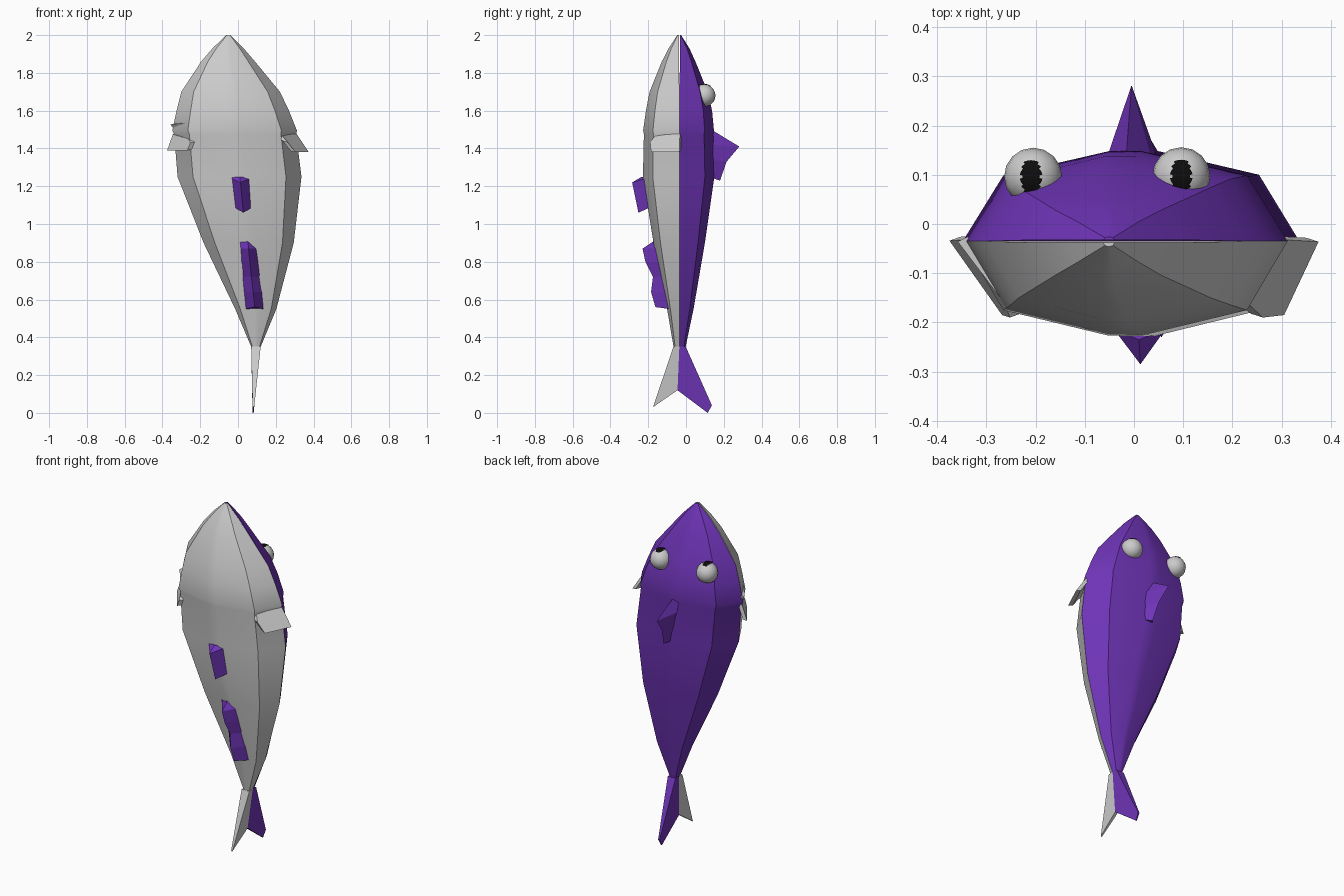
import bpy, bmesh, math
from mathutils import Vector

if "Cube" in bpy.data.objects:
    bpy.data.objects.remove(bpy.data.objects["Cube"])


def material(name, rgb):
    m = bpy.data.materials.new(name)
    m.diffuse_color = (*rgb, 1)
    m.use_nodes = True
    m.node_tree.nodes["Principled BSDF"].inputs["Base Color"].default_value = m.diffuse_color
    return m


PURPLE = material("purple", (0.16, 0.035, 0.48))
BLACK = material("black", (0.004, 0.004, 0.004))


def finish(bm, name, mat=None, smooth=None):
    bmesh.ops.recalc_face_normals(bm, faces=bm.faces)
    me = bpy.data.meshes.new(name)
    bm.to_mesh(me)
    bm.free()
    ob = bpy.data.objects.new(name, me)
    bpy.context.collection.objects.link(ob)
    if mat:
        me.materials.append(mat)
    if smooth:
        bpy.ops.object.select_all(action='DESELECT')
        ob.select_set(True)
        bpy.context.view_layer.objects.active = ob
        bpy.ops.object.shade_smooth_by_angle(angle=math.radians(smooth))
    return ob


def loft(name, rings, mat=None, smooth=None):
    """Closed solid through rings that all have the same point count."""
    bm = bmesh.new()
    vs = [[bm.verts.new(p) for p in r] for r in rings]
    n = len(vs[0])
    for a, b in zip(vs, vs[1:]):
        for i in range(n):
            j = (i + 1) % n
            bm.faces.new((a[i], a[j], b[j], b[i]))
    bm.faces.new(vs[0])
    bm.faces.new(vs[-1])
    return finish(bm, name, mat, smooth)


# Body stations: z, left x, right x, back y, belly y
STATIONS = [
    (2.00, -0.062, -0.040, -0.026, -0.046),
    (1.93, -0.135, 0.030, 0.018, -0.092),
    (1.86, -0.195, 0.090, 0.050, -0.128),
    (1.70, -0.300, 0.222, 0.115, -0.193),
    (1.60, -0.325, 0.270, 0.138, -0.212),
    (1.495, -0.348, 0.312, 0.148, -0.227),
    (1.475, -0.338, 0.308, 0.144, -0.223),
    (1.25, -0.320, 0.336, 0.150, -0.228),
    (0.90, -0.182, 0.295, 0.100, -0.172),
    (0.55, -0.015, 0.203, 0.040, -0.100),
    (0.35, 0.070, 0.120, -0.002, -0.066),
]
ARC = [(-1, 0), (-0.75, 0.73), (-0.1, 1), (0.1, 1), (0.75, 0.73), (1, 0)]


def half_body(name, side, mat):
    rings = []
    for z, xl, xr, yb, yf in STATIONS:
        cx, w = (xl + xr) / 2, (xr - xl) / 2
        # the halves part a little along the mouth
        seam = -0.035 + side * (0.003 if z > 1.75 else 0)
        y = yb if side > 0 else yf
        rings.append([(cx + w * u, seam + (y - seam) * v, z) for u, v in ARC])
    loft(name, rings, mat, 35)


half_body("back_half", 1, PURPLE)
half_body("belly_half", -1, None)


# Tail lobes: flat outlines in (y, z), tapering thinner downwards
def tail_lobe(name, outline, mat):
    def side(s):
        return [(0.08 + 0.015 * z / 0.35 + s * (0.003 + 0.022 * (z / 0.35) ** 1.2), y, z)
                for y, z in outline]
    loft(name, [side(-1), side(1)], mat)


tail_lobe("tail_back_lobe", [(-0.035, 0.352), (-0.002, 0.352), (0.137, 0.04),
                             (0.115, 0.0), (-0.045, 0.12)], PURPLE)
tail_lobe("tail_belly_lobe", [(-0.035, 0.352), (-0.066, 0.352), (-0.175, 0.03),
                              (-0.045, 0.12)], None)


# Wedge fins: rings of (base z, base y, ridge z, ridge y, centre x)
def wedge_fin(name, half, rows):
    loft(name, [[(x - half, by, bz), (x, ry, rz), (x + half, by, bz)]
                for bz, by, rz, ry, x in rows], PURPLE)


wedge_fin("dorsal_fin", 0.045, [
    (1.49, 0.12, 1.49, 0.150, -0.015), (1.42, 0.12, 1.41, 0.282, -0.005),
    (1.34, 0.12, 1.33, 0.215, 0.008), (1.25, 0.12, 1.23, 0.180, 0.020)])
wedge_fin("front_belly_fin", 0.05, [
    (1.25, -0.215, 1.25, -0.235, 0.010), (1.24, -0.215, 1.22, -0.285, 0.013),
    (1.09, -0.185, 1.06, -0.252, 0.028)])
wedge_fin("rear_belly_fin", 0.05, [
    (0.91, -0.155, 0.91, -0.170, 0.052), (0.87, -0.145, 0.87, -0.230, 0.056),
    (0.80, -0.135, 0.80, -0.215, 0.063), (0.72, -0.12, 0.72, -0.175, 0.071),
    (0.64, -0.105, 0.64, -0.185, 0.080), (0.55, -0.085, 0.56, -0.162, 0.089)])


# Side flaps: a quad given by its corners, thickened by an offset
def flap(name, quad, offset):
    off = Vector(offset)
    loft(name, [quad, [Vector(p) + off for p in quad]], None)


flap("right_side_fin", [(0.305, -0.032, 1.485), (0.235, -0.165, 1.465), (0.262, -0.190, 1.435),
                        (0.305, -0.185, 1.380), (0.375, -0.036, 1.380)], (-0.025, 0.008, 0.005))
flap("left_side_fin", [(-0.345, -0.032, 1.475), (-0.262, -0.165, 1.450), (-0.252, -0.190, 1.430),
                       (-0.268, -0.185, 1.390), (-0.375, -0.034, 1.390)], (0.022, 0.008, 0.004))
flap("left_gill", [(-0.330, -0.032, 1.490), (-0.240, -0.155, 1.490), (-0.255, -0.172, 1.538),
                   (-0.358, -0.036, 1.527)], (0.02, 0.01, 0.004))


# Eyes with a pupil patch cut from a slightly larger sphere, looking up
def ball(r, u, v):
    bm = bmesh.new()
    bmesh.ops.create_uvsphere(bm, u_segments=u, v_segments=v, radius=r)
    return bm


for label, c in (("left", (-0.205, 0.096, 1.68)), ("right", (0.096, 0.097, 1.68))):
    finish(ball(0.059, 16, 10), label + "_eye", None, 40).location = c
    bm = ball(0.0605, 40, 32)
    outside = [f for f in bm.faces
               if f.calc_center_median().z < 0
               or (f.calc_center_median().x / 0.02) ** 2
               + (f.calc_center_median().y / 0.036) ** 2 > 1]
    bmesh.ops.delete(bm, geom=outside, context='FACES')
    ob = finish(bm, label + "_pupil", BLACK)
    ob.location = (c[0] - 0.008 if label == "left" else c[0], c[1], c[2] + 0.001)
    if label == "left":
        ob.location.x = c[0] - 0.004
